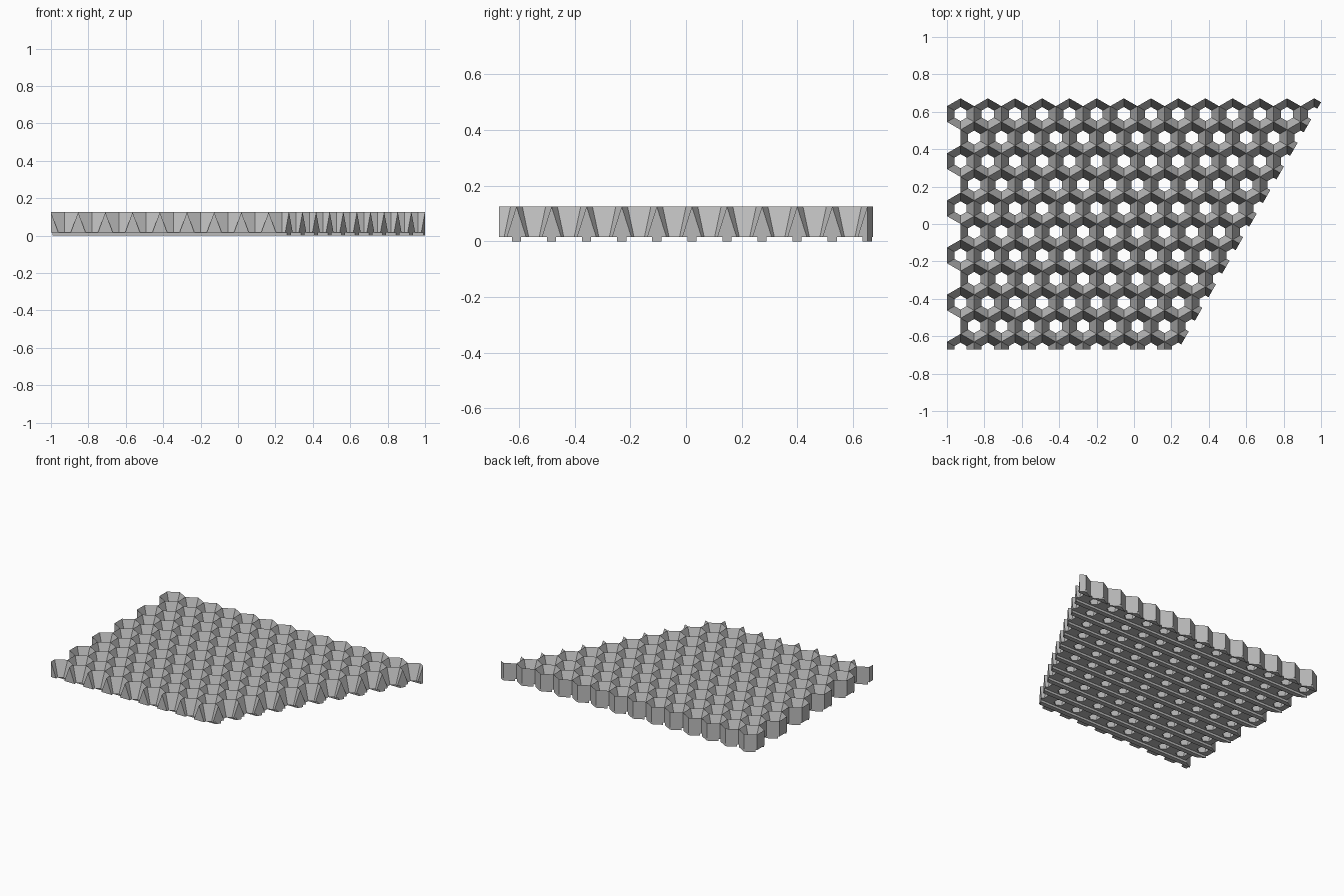
import bpy, bmesh, math
from mathutils import Vector

old = bpy.data.objects.get("Cube")
if old:
    bpy.data.objects.remove(old, do_unlink=True)

W = 2 / 13.75              # cell width across flats
R = W / math.sqrt(3)       # cell corner radius
HOLE = 0.0327 / math.cos(math.pi / 6)   # corner radius of the floor hole
TOP, FLOOR = 0.125, 0.016
RAIL = 0.0165              # half width of a rail
ROWS, COLS = 11, 14

grey = bpy.data.materials.new("light grey")
grey.use_nodes = True
grey.diffuse_color = (0.5, 0.5, 0.5, 1)
grey.node_tree.nodes["Principled BSDF"].inputs["Base Color"].default_value = (0.5, 0.5, 0.5, 1)


def centre(row, col):
    return Vector((-1 + W / 2 + (row % 2) * W / 2 + col * W, 7 * R - 1.5 * R * row, 0))


cells = [centre(r, c) for r in range(ROWS) for c in range(COLS - (r + r % 2) // 2)]
keys = {(round(c.x, 3), round(c.y, 3)) for c in cells}


def is_open(c, angle):
    """True when no cell adjoins c in the given direction."""
    n = c + W * Vector((math.cos(angle), math.sin(angle), 0))
    return not any((round(n.x, 3) + i / 1000, round(n.y, 3) + j / 1000) in near
                   for near in [keys] for i in (0,) for j in (0,)) and \
        min((n - o).length for o in cells) > R / 2


def face(bm, points):
    bm.faces.new([bm.verts.new(p) for p in points])


def finish(bm, name):
    """Weld, trim along the front and the slanted side, cap the cuts."""
    bmesh.ops.remove_doubles(bm, verts=bm.verts, dist=1e-4)
    for point, normal in ((centre(10, 0), (0, -1, 0)),
                          (centre(0, 13), (math.cos(math.pi / 6), -0.5, 0))):
        bmesh.ops.bisect_plane(bm, geom=bm.verts[:] + bm.edges[:] + bm.faces[:], dist=1e-5,
                               plane_co=point, plane_no=normal, clear_outer=True)
        bmesh.ops.remove_doubles(bm, verts=bm.verts, dist=1e-4)
        rim = [e for e in bm.edges if e.is_boundary
               and all(abs((v.co - point).dot(Vector(normal))) < 1e-3 for v in e.verts)]
        bmesh.ops.holes_fill(bm, edges=rim, sides=0)
    bmesh.ops.recalc_face_normals(bm, faces=bm.faces)
    mesh = bpy.data.meshes.new(name)
    bm.to_mesh(mesh)
    bm.free()
    mesh.materials.append(grey)
    bpy.context.collection.objects.link(bpy.data.objects.new(name, mesh))


# Funnel cells: six sloping sides and a pierced floor each
bm = bmesh.new()
for c in cells:
    for i in range(6):
        a, b = (Vector((math.cos(t), math.sin(t), 0))
                for t in (math.radians(60 * i - 30), math.radians(60 * i + 30)))
        up, down = Vector((0, 0, TOP)), Vector((0, 0, FLOOR))
        top_a, top_b = c + a * R + up, c + b * R + up
        low_a, low_b = c + a * R + down, c + b * R + down
        in_a, in_b = c + a * HOLE + down, c + b * HOLE + down
        face(bm, (top_a, top_b, in_b, in_a))
        face(bm, (low_a, in_a, in_b, low_b))
        if is_open(c, math.radians(60 * i)):
            face(bm, (low_a, low_b, top_b, top_a))
finish(bm, "honeycomb_panel")

# Rails under the slanted walls, trimmed to the cell outlines
bm = bmesh.new()
for c in cells:
    for side in (1, -1):
        def corner(sx, sy, z):
            y = 0.75 * R + sy * RAIL
            return c + Vector((sx * (R - y) * math.sqrt(3), side * y, z))
        for z in (0, FLOOR):
            face(bm, [corner(sx, sy, z) for sx, sy in ((-1, -1), (1, -1), (1, 1), (-1, 1))])
        for sy in (-1, 1):
            face(bm, (corner(-1, sy, 0), corner(1, sy, 0),
                      corner(1, sy, FLOOR), corner(-1, sy, FLOOR)))
        for sx in (-1, 1):
            if is_open(c, math.atan2(side * math.sqrt(3), sx)):
                face(bm, (corner(sx, -1, 0), corner(sx, 1, 0),
                          corner(sx, 1, FLOOR), corner(sx, -1, FLOOR)))
finish(bm, "under_rails")
